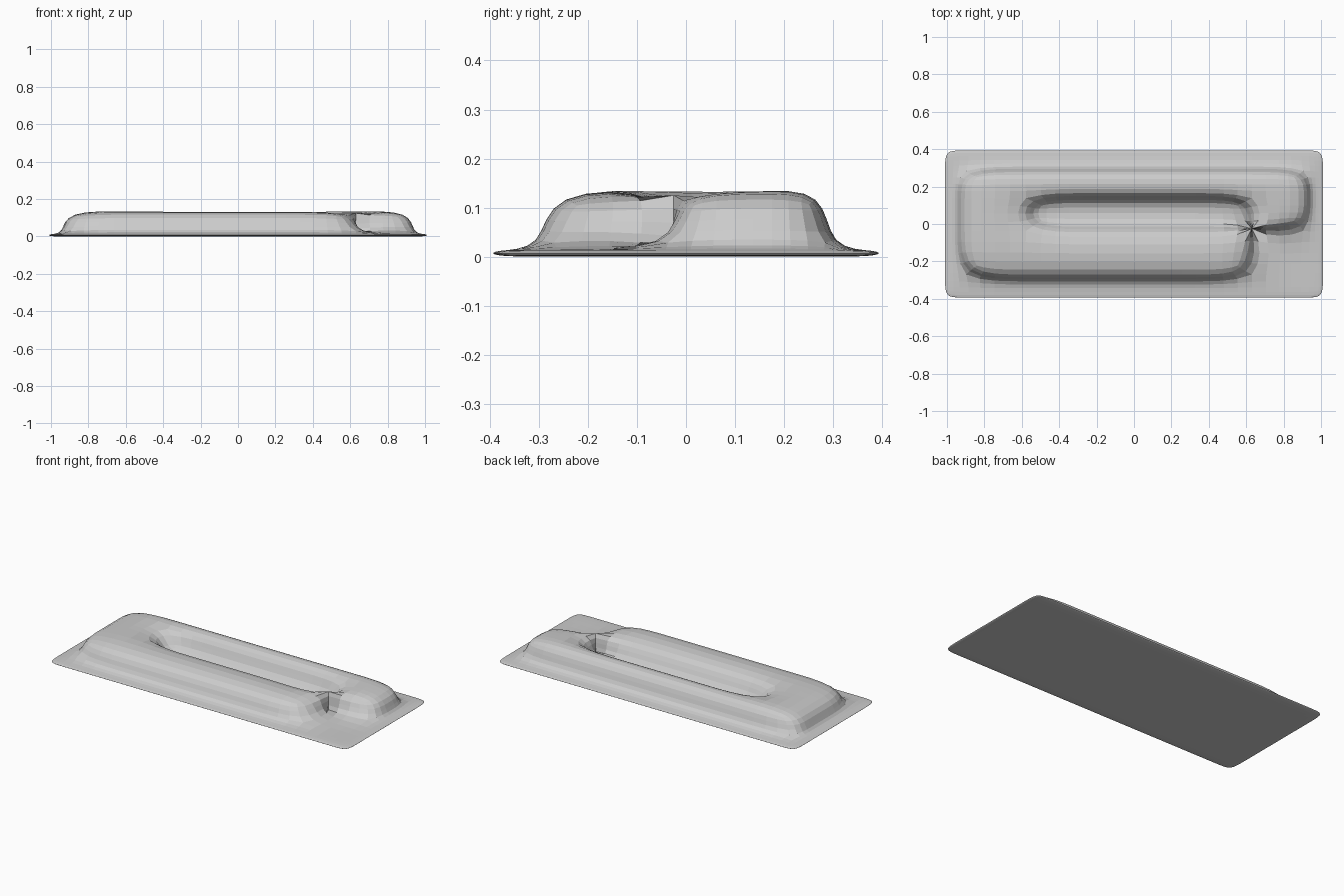
import bpy
import bmesh

# Remove the default cube
cube = bpy.data.objects.get("Cube")
if cube:
    bpy.data.objects.remove(cube, do_unlink=True)

# One plain grey material
GREY = (0.6, 0.6, 0.6, 1.0)
grey = bpy.data.materials.new("plain grey")
grey.use_nodes = True
grey.diffuse_color = GREY
shader = next(n for n in grey.node_tree.nodes if n.type == "BSDF_PRINCIPLED")
shader.inputs["Base Color"].default_value = GREY

# Cage lines of the plate, and the three cage heights: underside, flange, ridge
XS = [-1.014, -0.93, -0.57, -0.27, 0.03, 0.33, 0.63, 0.93, 1.014]
YS = [-0.398, -0.288, -0.025, 0.14, 0.288, 0.398]
HEIGHTS = [0.0, 0.014, 0.137]
COLS, ROWS = len(XS) - 1, len(YS) - 1
NOTCH = (COLS - 2, 1)                       # open cell at the front left
TRENCH = {(i, 2) for i in range(2, COLS - 2)}
PINCH = (COLS - 2, 2)                       # where the two ridge ends touch


def level(i, j):
    """Height index of a cage cell."""
    if not (0 <= i < COLS and 0 <= j < ROWS):
        return 0
    border = i in (0, COLS - 1) or j in (0, ROWS - 1)
    return 1 if border or (i, j) == NOTCH or (i, j) in TRENCH else 2


bm = bmesh.new()
corners = {}


def vert(point, h):
    """Shared cage vertex at a grid point and height index."""
    key = (point, h)
    if key not in corners:
        z = HEIGHTS[h]
        if point == PINCH and h == 2:
            z -= 0.012
        corners[key] = bm.verts.new((XS[point[0]], YS[point[1]], z))
    return corners[key]


# Plate with flange, raised ridge, trench and notch
for i in range(COLS):
    for j in range(ROWS):
        ring = [(i, j), (i + 1, j), (i + 1, j + 1), (i, j + 1)]
        here = level(i, j)
        bm.faces.new([vert(p, here) for p in ring])
        bm.faces.new([vert(p, 0) for p in reversed(ring)])
        neighbours = [(i, j - 1), (i + 1, j), (i, j + 1), (i - 1, j)]
        for k, cell in enumerate(neighbours):
            a, b = ring[k], ring[(k + 1) % 4]
            for low in range(level(*cell), here):
                bm.faces.new([vert(a, low), vert(b, low),
                              vert(b, low + 1), vert(a, low + 1)])

mesh = bpy.data.meshes.new("ridged_plate")
bm.to_mesh(mesh)
bm.free()
mesh.materials.append(grey)
plate = bpy.data.objects.new("ridged_plate", mesh)
bpy.context.collection.objects.link(plate)

# Round the cage into soft slopes
rounding = plate.modifiers.new("rounding", "SUBSURF")
rounding.levels = rounding.render_levels = 2
